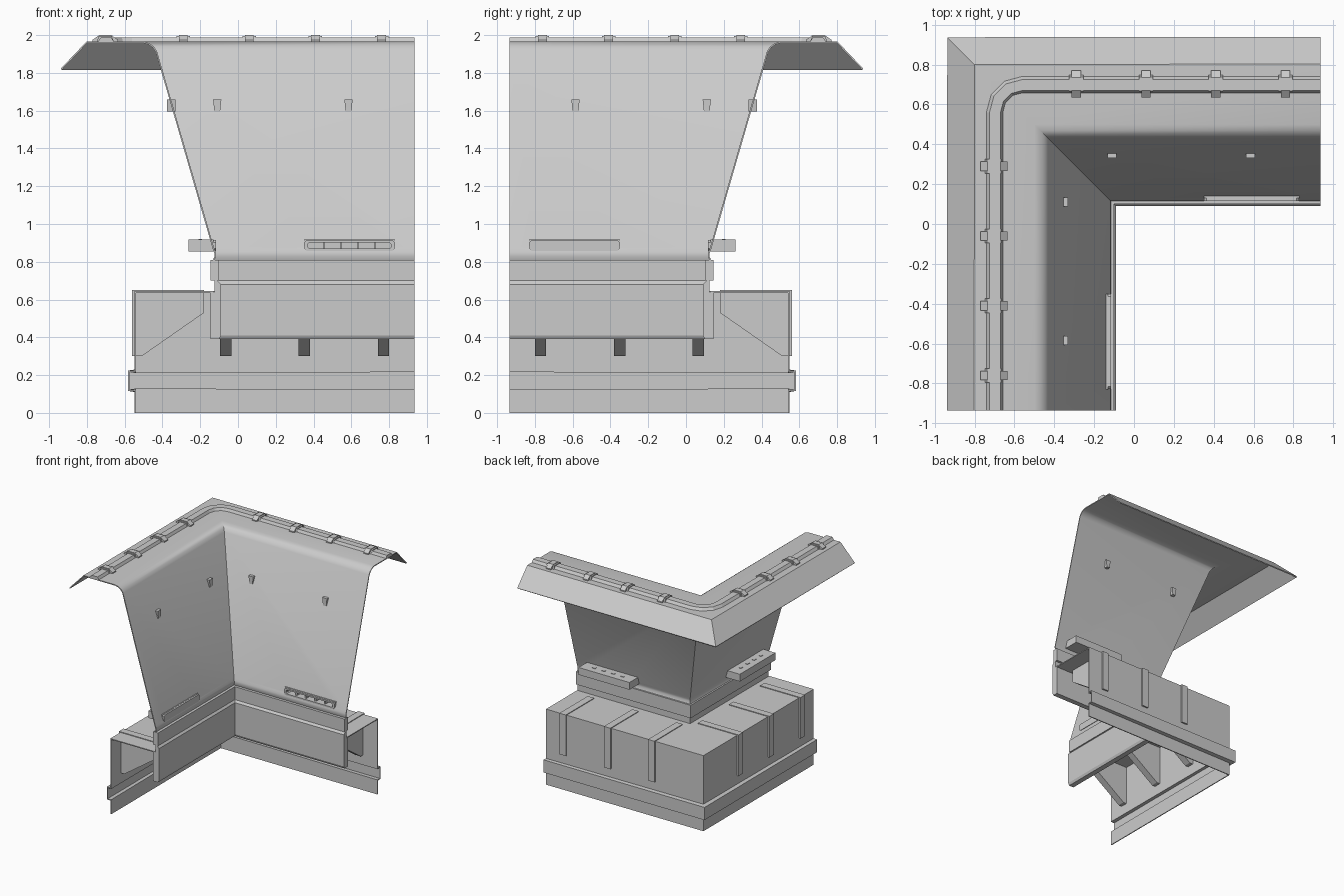
import bpy, bmesh
from math import sin, cos, radians
from mathutils import Vector

if "Cube" in bpy.data.objects:
    bpy.data.objects.remove(bpy.data.objects["Cube"], do_unlink=True)

END = 0.935  # open ends of both arms

grey = bpy.data.materials.new("plain grey")
grey.use_nodes = True
COLOUR = (0.6, 0.6, 0.6, 1)
grey.diffuse_color = COLOUR
shader = next(n for n in grey.node_tree.nodes if n.type == "BSDF_PRINCIPLED")
shader.inputs["Base Color"].default_value = COLOUR


def activate(obj):
    bpy.ops.object.select_all(action="DESELECT")
    obj.select_set(True)
    bpy.context.view_layer.objects.active = obj


def finish(name, bm):
    bmesh.ops.recalc_face_normals(bm, faces=bm.faces)
    mesh = bpy.data.meshes.new(name)
    bm.to_mesh(mesh)
    bm.free()
    mesh.materials.append(grey)
    obj = bpy.data.objects.new(name, mesh)
    bpy.context.collection.objects.link(obj)
    return obj


def modify(obj, kind, **settings):
    mod = obj.modifiers.new(kind.title(), kind)
    for key, value in settings.items():
        setattr(mod, key, value)
    activate(obj)
    bpy.ops.object.modifier_apply(modifier=mod.name)


def sweep(name, profile, closed=True, centre=None):
    """Run an (outward distance, height) profile round the corner."""
    bm = bmesh.new()
    rows = []
    for d, z in profile:
        if centre is None:
            path = [(-d, d)]
        else:
            r = d - centre
            path = [(-centre - r * sin(radians(a)), centre + r * cos(radians(a)))
                    for a in (0, 30, 60, 90)]
        path = [(END, d)] + path + [(-d, -END)]
        rows.append([bm.verts.new((x, y, z)) for x, y in path])
    pairs = list(zip(rows, rows[1:]))
    if closed:
        pairs.append((rows[-1], rows[0]))
        for i in (0, -1):
            bm.faces.new([row[i] for row in rows])
    for a, b in pairs:
        for i in range(len(a) - 1):
            bm.faces.new((a[i], a[i + 1], b[i + 1], b[i]))
    return finish(name, bm)


def prism(bm, outline, lo, hi, axis="x"):
    """Extrude a (y, z) outline along x, or an (x, z) outline along y."""
    def place(p, t):
        return (t, p[0], p[1]) if axis == "x" else (p[0], t, p[1])
    a = [bm.verts.new(place(p, lo)) for p in outline]
    b = [bm.verts.new(place(p, hi)) for p in outline]
    bm.faces.new(a)
    bm.faces.new(b)
    for i in range(len(a)):
        j = (i + 1) % len(a)
        bm.faces.new((a[i], a[j], b[j], b[i]))


def rect(u0, u1, v0, v1, c=0.0):
    """Rectangle outline with optional chamfered corners."""
    if not c:
        return [(u0, v0), (u1, v0), (u1, v1), (u0, v1)]
    return [(u0 + c, v0), (u1 - c, v0), (u1, v0 + c), (u1, v1 - c),
            (u1 - c, v1), (u0 + c, v1), (u0, v1 - c), (u0, v0 + c)]


def both_arms(name, bm):
    """Reflect the x arm's parts across the diagonal onto the y arm."""
    copy = bmesh.ops.duplicate(bm, geom=bm.verts[:] + bm.edges[:] + bm.faces[:])
    for v in copy["geom"]:
        if isinstance(v, bmesh.types.BMVert):
            v.co = Vector((-v.co.y, -v.co.x, v.co.z))
    return finish(name, bm)


# Sloping wall that rolls over into a hood with a drooping lip
wall = sweep("wall_and_hood", [
    (0.935, 1.82), (0.80, 1.962), (0.50, 1.962), (0.47, 1.953), (0.447, 1.935),
    (0.432, 1.912), (0.13, 0.87), (0.122, 0.85), (0.12, 0.83), (0.128, 0.808)],
    closed=False)
modify(wall, "SOLIDIFY", thickness=0.008, offset=0, use_even_offset=True)

# Hollow base shell with a bulging band round it
base = sweep("base_shell", [
    (0.545, 0), (0.545, 0.12), (0.578, 0.12), (0.578, 0.22),
    (0.545, 0.22), (0.545, 0.64), (0.13, 0.64)], closed=False)
modify(base, "SOLIDIFY", thickness=0.008, offset=0, use_even_offset=True)

# Inner beam and the ledge under the wall
sweep("inner_beam", [
    (0.10, 0.39), (0.09, 0.41), (0.09, 0.68), (0.108, 0.70),
    (0.125, 0.70), (0.125, 0.64), (0.145, 0.64), (0.145, 0.39)])
sweep("ledge", rect(0.10, 0.145, 0.70, 0.81))

# Rail along the hood top, rounded at the corner
sweep("hood_rail", [(0.655, 1.96), (0.67, 1.988), (0.725, 1.988), (0.745, 1.96)],
      centre=0.56)

# Clips over the rail
bm = bmesh.new()
for i in range(4):
    x = -0.29 + 0.35 * i
    prism(bm, [(0.635, 1.96), (0.635, 1.975), (0.67, 2.0), (0.735, 2.0),
               (0.77, 1.975), (0.77, 1.96)], x - 0.023, x + 0.023)
    prism(bm, [(0.655, 1.96), (0.668, 1.994), (0.737, 1.994), (0.75, 1.96)],
          x - 0.036, x + 0.036)
both_arms("rail_clips", bm)

# Bracket ribs gripping the base shell
bm = bmesh.new()
for x in (-0.065, 0.35, 0.77):
    prism(bm, [(0.18, 0.65), (0.562, 0.65), (0.562, 0.30), (0.51, 0.30),
               (0.18, 0.53)], x - 0.03, x + 0.03)
both_arms("bracket_ribs", bm)

# Small tapered pegs through the wall
bm = bmesh.new()
for x in (-0.11, 0.585):
    prism(bm, [(x - 0.022, 1.66), (x + 0.022, 1.66), (x + 0.015, 1.595),
               (x - 0.015, 1.595)], 0.33, 0.375, "y")
both_arms("wall_pegs", bm)

# Vent boxes behind the wall, with a slot cut through the front
bm = bmesh.new()
prism(bm, rect(0.13, 0.262, 0.855, 0.917), 0.35, 0.83)
vents = both_arms("vent_boxes", bm)
bm = bmesh.new()
prism(bm, rect(0.352, 0.828, 0.857, 0.915, 0.012), 0.116, 0.15, "y")
frames = both_arms("vent_frames", bm)
bm = bmesh.new()
prism(bm, rect(0.37, 0.81, 0.87, 0.902, 0.008), 0.05, 0.22, "y")
cutter = both_arms("slot_cutter", bm)
cutter.hide_render = True
for target in (wall, vents, frames):
    modify(target, "BOOLEAN", object=cutter, operation="DIFFERENCE", solver="EXACT")
bpy.data.objects.remove(cutter, do_unlink=True)

# Bars inside the slots and tabs on the vent box tops
bm = bmesh.new()
for i in range(4):
    x = 0.455 + 0.09 * i
    prism(bm, rect(0.135, 0.225, 0.865, 0.907), x - 0.006, x + 0.006)
    prism(bm, rect(0.19, 0.21, 0.91, 0.921), x - 0.015, x + 0.015)
both_arms("vent_bars", bm)

# Smooth the rolled sheet, keeping its folds sharp
activate(wall)
bpy.ops.object.shade_smooth_by_angle(angle=radians(32))
